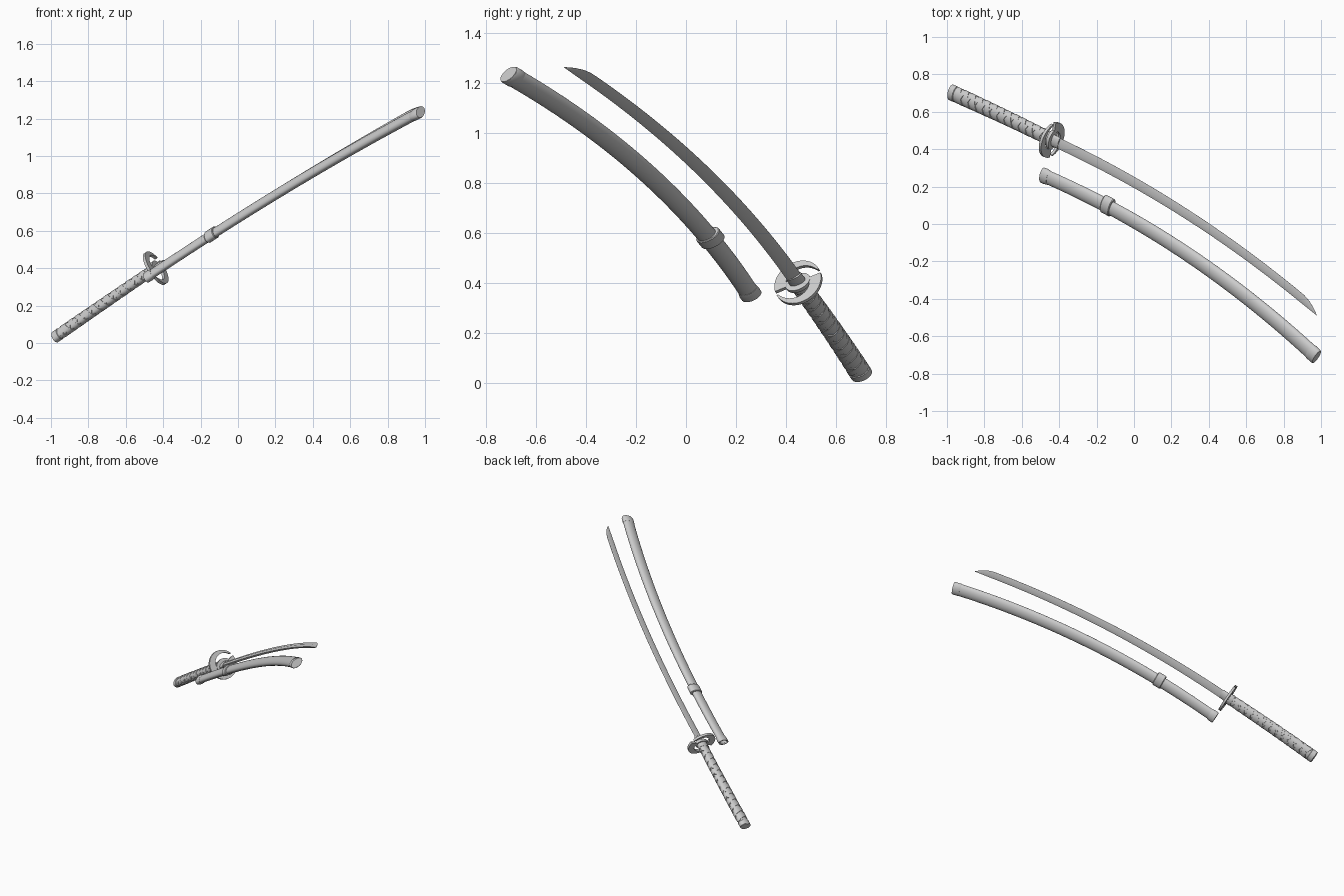
import bpy, bmesh
from math import sin, cos, pi, radians
from mathutils import Vector

if "Cube" in bpy.data.objects:
    bpy.data.objects.remove(bpy.data.objects["Cube"])

BOW = Vector((0.25, 0.86, 0.44))      # direction in which the sword curves


def path(a, b, h):
    """Shallow arc from a to b; returns point at (s, u, n) in the curve's frame."""
    a, b = Vector(a), Vector(b)
    c = b - a
    d = c.normalized()
    up = (BOW - d * BOW.dot(d)).normalized()
    n_axis = d.cross(up)

    def at(s, u=0.0, n=0.0, along=0.0):
        t = (c + up * 4 * h * (1 - 2 * s)).normalized()
        p = a + c * s + up * 4 * h * s * (1 - s)
        return p + n_axis.cross(t) * u + n_axis * n + t * along
    return at


def skin(name, rings, closed=False):
    """Join rings of points into a closed tube."""
    bm = bmesh.new()
    vs = [[bm.verts.new(p) for p in r] for r in rings]
    m = len(vs[0])
    pairs = list(zip(vs, vs[1:]))
    if closed:
        pairs.append((vs[-1], vs[0]))
    for r0, r1 in pairs:
        for i in range(m):
            j = (i + 1) % m
            bm.faces.new((r0[i], r0[j], r1[j], r1[i]))
    if not closed:
        bm.faces.new(vs[0])
        bm.faces.new(vs[-1])
    bmesh.ops.recalc_face_normals(bm, faces=bm.faces)
    me = bpy.data.meshes.new(name)
    bm.to_mesh(me)
    bm.free()
    ob = bpy.data.objects.new(name, me)
    bpy.context.collection.objects.link(ob)
    return ob


def oval(at, s, w, t, along=0.0, sides=32, off=0.0):
    return [at(s, off + w * cos(2 * pi * i / sides), t * sin(2 * pi * i / sides), along)
            for i in range(sides)]


def tube(name, at, sections):
    return skin(name, [oval(at, *sec) for sec in sections])


GUARD = (-0.44, 0.45, 0.40)
grip = path((-0.98, 0.705, 0.03), GUARD, 0.004)
edge = path(GUARD, (0.986, -0.47, 1.276), 0.068)
sheath = path((-0.485, 0.26, 0.352), (0.975, -0.71, 1.235), 0.088)

# Blade: flat spine, ridge line, cutting edge on the outer curve, swept point
rings = []
N = 48
for i in range(N + 1):
    s = i / N if i < 44 else 0.9167 + 0.0833 * (i - 44) / 4
    w = 0.030 - 0.006 * s
    k = max(0.0, (s - 0.93) / 0.07)
    top = w - 2 * w * 0.97 * k ** 2          # edge curves down to the spine
    ridge = -w + (top + w) * 0.38
    th = (0.011 - 0.003 * s) * (1 - 0.85 * k ** 2)
    rings.append([edge(s, -w, th * 0.6), edge(s, ridge, th), edge(s, top, 0.0004),
                  edge(s, top, -0.0004), edge(s, ridge, -th), edge(s, -w, -th * 0.6)])
skin("blade", rings)

# Collar at the blade root
tube("blade_collar", edge, [(0.0, 0.034, 0.016), (0.028, 0.033, 0.014)])

# Guard: oval hub with two hooked crescents
tube("guard_hub", edge, [(0, 0.054, 0.038, -0.009), (0, 0.054, 0.038, 0.009)])
for k in range(2):
    rings = []
    for i in range(33):
        f = i / 32                            # 0 = tip, 1 = root at the hub
        a = radians(12 + 168 * f) + k * pi
        r_in = 0.094 - 0.050 * f ** 0.8
        rings.append([edge(0, r * cos(a), r * sin(a), z) for r, z in
                      ((r_in, -0.008), (0.1, -0.008), (0.1, 0.008), (r_in, 0.008))])
    skin("guard_crescent", rings)

# Handle core, end cap and ferrule
def core(s):
    return 0.042 - 0.006 * s, 0.028 - 0.003 * s

tube("handle_core", grip, [(s / 16, *core(s / 16)) for s in range(17)])
tube("pommel_cap", grip, [(0.0, 0.040, 0.026), (0.004, 0.0445, 0.0305),
                          (0.05, 0.045, 0.031), (0.054, 0.042, 0.028)])
tube("handle_ferrule", grip, [(0.945, 0.038, 0.028), (0.95, 0.040, 0.030), (1.0, 0.040, 0.030)])

# Crossed handle wrapping
for turn in (1, -1):
    for start in (0, pi):
        rings = []
        lift = 0.0035 if turn > 0 else 0.0025
        for i in range(161):
            f = i / 160
            s = 0.075 + 0.85 * f
            a = start + turn * 2 * pi * 6 * f
            w, t = core(s)
            rings.append([grip(s + ds, (w + e) * cos(a), (t + e) * sin(a)) for ds, e in
                          ((-0.023, -0.002), (-0.021, lift), (0.021, lift), (0.023, -0.002))])
        skin("handle_wrap", rings)

# Scabbard body with a recessed mouth
def body(s):
    return 0.039 + 0.005 * s, 0.023 + 0.003 * s

rings = [oval(sheath, 0.04, 0.031, 0.014), oval(sheath, 0.0, 0.032, 0.015)]
rings += [oval(sheath, i / 40, *body(i / 40)) for i in range(41)]
skin("scabbard", rings)

# Scabbard mouth ring, cord band and end cap
skin("scabbard_mouth", [oval(sheath, s, w, t) for s, w, t in
     ((0.0, 0.033, 0.016), (-0.003, 0.036, 0.019), (-0.003, 0.043, 0.027),
      (0.008, 0.044, 0.028), (0.02, 0.040, 0.024), (0.02, 0.033, 0.016))], closed=True)
tube("scabbard_band", sheath, [(s, w, t, 0, 32, 0.004) for s, w, t in
     ((0.209, 0.049, 0.027), (0.211, 0.052, 0.030), (0.237, 0.052, 0.030), (0.239, 0.049, 0.027))])
tube("scabbard_end_cap", sheath, [(0.975, 0.0445, 0.0265), (0.977, 0.046, 0.028),
     (0.997, 0.046, 0.028), (1.001, 0.043, 0.025)])

# Smooth the round surfaces, keep hard edges
for ob in bpy.context.collection.objects:
    ob.select_set(True)
    bpy.context.view_layer.objects.active = ob
bpy.ops.object.shade_smooth_by_angle(angle=radians(30))
